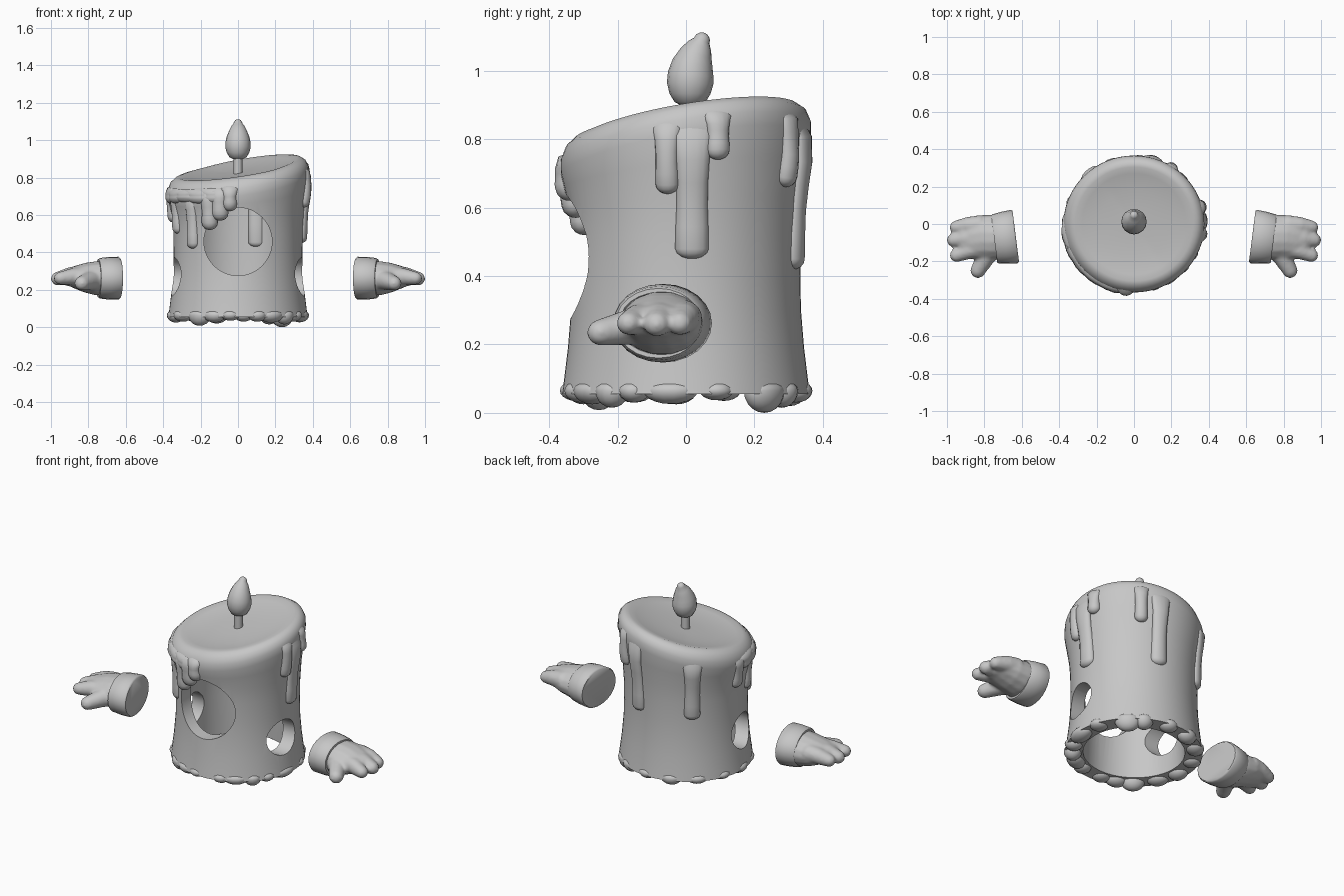
import bpy, bmesh, math
from mathutils import Vector

if "Cube" in bpy.data.objects:
    bpy.data.objects.remove(bpy.data.objects["Cube"])

grey = bpy.data.materials.new("wax_grey")
grey.diffuse_color = (0.57, 0.57, 0.57, 1)
grey.use_nodes = True
grey.node_tree.nodes["Principled BSDF"].inputs["Base Color"].default_value = grey.diffuse_color
WIDE = 1.03   # the candle is slightly wider than deep


def finish(name, bm, angle=45, wide=1):
    """Turn a bmesh into a smooth object with sharp edges kept."""
    for v in bm.verts:
        v.co.x *= wide
    bmesh.ops.recalc_face_normals(bm, faces=bm.faces)
    me = bpy.data.meshes.new(name)
    bm.to_mesh(me)
    bm.free()
    ob = bpy.data.objects.new(name, me)
    bpy.context.collection.objects.link(ob)
    me.materials.append(grey)
    smooth(me, angle)
    return ob


def smooth(me, angle):
    me.polygons.foreach_set("use_smooth", [True] * len(me.polygons))
    me.set_sharp_from_angle(angle=math.radians(angle))


def bake(ob, angle):
    """Apply the object's modifiers."""
    dg = bpy.context.evaluated_depsgraph_get()
    ob.data = bpy.data.meshes.new_from_object(ob.evaluated_get(dg))
    ob.modifiers.clear()
    smooth(ob.data, angle)


def skin(bm, rings):
    for a, b in zip(rings, rings[1:]):
        n = len(a)
        for i in range(n):
            bm.faces.new((a[i], a[(i + 1) % n], b[(i + 1) % n], b[i]))


def tube(bm, pts, radii, up=(0, 0, 1), n=14, round_end=True):
    """Oval tube through pts; radii are (sideways, along up)."""
    pts = [Vector(p) for p in pts]
    secs = []
    for i, p in enumerate(pts):
        t = (pts[min(i + 1, len(pts) - 1)] - pts[max(i - 1, 0)]).normalized()
        secs.append((p, t, *radii[i]))
    if round_end:
        p, t, a, b = secs[-1]
        for k in (25, 50, 70, 84):
            c, s = math.cos(math.radians(k)), math.sin(math.radians(k))
            secs.append((p + t * s * min(a, b), t, a * c, b * c))
    rings = []
    for p, t, a, b in secs:
        side = t.cross(Vector(up)).normalized()
        u = side.cross(t)
        rings.append([bm.verts.new(p + side * a * math.cos(w) + u * b * math.sin(w))
                      for w in (2 * math.pi * i / n for i in range(n))])
    skin(bm, rings)
    bm.faces.new(rings[0])
    bm.faces.new(rings[-1])


def tilt(x, y):
    """Slant of the top, with an extra rise at the back right."""
    return 0.15 * x + 0.135 * y + 0.05 * max(0, .82 * x + .57 * y)


# ---- candle body: hollow lathe with slanted dished top (radius, height, slant)
outer = [(.362, .055, 0), (.356, .10, 0), (.345, .19, 0), (.336, .30, 0), (.334, .40, 0),
         (.336, .52, 0), (.343, .61, .25), (.356, .69, .65), (.366, .75, 1), (.365, .79, 1),
         (.352, .822, 1), (.328, .842, 1), (.305, .846, 1), (.27, .838, 1), (.18, .826, 1), (.08, .823, 1)]
inner = [(.10, .74, .6), (.20, .735, .6), (.25, .69, .5), (.262, .60, 0), (.262, .30, 0), (.268, .055, 0)]
SEG = 64
bm = bmesh.new()
rings = []
for r, z, w in outer + inner:
    ring = []
    for i in range(SEG):
        a = 2 * math.pi * i / SEG
        x, y = r * math.cos(a), r * math.sin(a)
        ring.append(bm.verts.new((x, y, z + w * tilt(x, y))))
    rings.append(ring)
skin(bm, rings[:len(outer)])
skin(bm, rings[len(outer):])
skin(bm, [rings[-1], rings[0]])
bm.faces.new(rings[len(outer) - 1])
bm.faces.new(rings[len(outer)])
body = finish("candle_body", bm, wide=WIDE)


# ---- round window in front, oval arm holes through both sides
def cutter(name, pts, rad):
    b = bmesh.new()
    tube(b, pts, [rad, rad], n=48, round_end=False)
    ob = finish(name, b)
    ob.hide_render = True
    m = body.modifiers.new(name, 'BOOLEAN')
    m.operation, m.solver, m.object = 'DIFFERENCE', 'EXACT', ob
    return ob


cutters = [cutter("window_cutter", [(0, -.6, .458), (0, -.1, .458)], (.182, .182)),
           cutter("arm_hole_right_cutter", [(.15, -.055, .27), (.6, -.055, .27)], (.108, .103)),
           cutter("arm_hole_left_cutter", [(-.15, -.055, .27), (-.6, -.055, .27)], (.108, .103))]
bake(body, 40)
for c in cutters:
    bpy.data.objects.remove(c)


# ---- wax drips running down from the rim (angle, lowest z, half width)
def wall(z):
    for (r0, z0, _), (r1, z1, _) in zip(outer[:9], outer[1:10]):
        if z <= z1:
            return r0 + (r1 - r0) * max(0, (z - z0) / (z1 - z0))
    return .365


def drip(bm, deg, low, half, depth=.03):
    a = math.radians(deg)
    c, s = math.cos(a), math.sin(a)
    top = .80 + tilt(.36 * c, .36 * s)
    depth = min(depth, half)
    end = low + depth
    zs = [top + (end - top) * k / 6 for k in range(7)]
    pts = [(c * (wall(z) - .006), s * (wall(z) - .006), z) for z in zs]
    pts[0] = (c * .325, s * .325, top)
    rad = [(half * f, depth * g) for f, g in
           zip((1.4, 1.15, 1, .93, .92, .97, 1), (.5, .65, .8, .85, .9, 1, 1))]
    tube(bm, pts, rad, up=(c, s, 0))


bm = bmesh.new()
for d in [(3, .45, .05), (-9, .64, .036), (15, .74, .036), (57, .66, .035), (74, .42, .045),
          (130, .42, .045), (178, .56, .042), (200, .50, .036), (225, .42, .037)]:
    drip(bm, *d)
# thick lip of wax at the front left
for deg, low, half in [(190, .66, .07), (205, .66, .08), (220, .665, .08), (235, .66, .08), (249, .66, .07)]:
    drip(bm, deg, low, half, .03)
# soft lumps spilling over the window
for deg, low, half in [(244, .52, .043), (254, .57, .045), (263, .62, .04)]:
    drip(bm, deg, low, half, .04)
finish("wax_drips", bm, 60, WIDE)

# drip on the inside of the back wall
bm = bmesh.new()
tube(bm, [(.1, .25, .70), (.1, .25, .55), (.1, .25, .455)], [(.045, .025)] * 3, up=(0, 1, 0))
finish("inner_drip", bm, 60)

# ---- melted lumps around the foot (angle, half width, lowest z)
bm = bmesh.new()
for deg, half, low in [(-97, .05, .035), (-112, .06, .025), (-128, .065, .008), (-152, .06, .03), (-72, .05, .03),
                       (-58, .07, .025), (-42, .05, .015), (-28, .045, .03), (-8, .08, .026),
                       (16, .05, .037), (45, .07, .0), (60, .05, .015), (85, .05, .03),
                       (110, .06, .02), (135, .06, .03), (160, .05, .035), (185, .06, .025)]:
    a = math.radians(deg)
    new = bmesh.ops.create_uvsphere(bm, u_segments=14, v_segments=10, radius=1)["verts"]
    for v in new:
        x, y, z = v.co.x * .048, v.co.y * half, v.co.z * ((.065 - low) if v.co.z < 0 else .03)
        r = .323 + x
        v.co = (r * math.cos(a) - y * math.sin(a), r * math.sin(a) + y * math.cos(a), .065 + z)
finish("foot_lumps", bm, 60, WIDE)

# ---- wick and flame
bm = bmesh.new()
tube(bm, [(0, .005, .79), (0, .005, .93)], [(.024, .024)] * 2, up=(0, 1, 0), n=10, round_end=False)
finish("wick", bm)
bm = bmesh.new()
flame = [(.012, .897, .022), (.012, .908, .045), (.012, .933, .06), (.012, .963, .068), (.014, .99, .067),
         (.02, 1.02, .06), (.03, 1.05, .048), (.04, 1.073, .036), (.046, 1.088, .024)]
tube(bm, [(0, y, z) for y, z, r in flame], [(r, r) for y, z, r in flame], up=(0, 1, 0), n=16)
finish("flame", bm, 70)

# ---- floating hands with cuffs, mirrored left and right
for s, label in ((1, "right"), (-1, "left")):
    def side(pts):
        return [(s * x, y, z) for x, y, z in pts]

    # cuff with a recessed opening where the hand comes out
    bm = bmesh.new()
    c0, ax = Vector((.632, -.066, .262)), Vector((.992, -.126, 0))
    steps = [(0, .138, .108), (.008, .144, .115), (.06, .14, .114), (.108, .133, .108),
             (.116, .127, .102), (.116, .115, .09), (.1, .11, .085)]
    rings = []
    for d, a, b in steps:
        ring = []
        for i in range(24):
            w = 2 * math.pi * i / 24
            p = c0 + ax * d + Vector((.126, .992, 0)) * a * math.cos(w) + Vector((0, 0, b * math.sin(w)))
            ring.append(bm.verts.new((s * p.x, p.y, p.z)))
        rings.append(ring)
    skin(bm, rings)
    bm.faces.new(rings[0])
    bm.faces.new(rings[-1])
    finish("cuff_" + label, bm, 50)

    # palm, three fingers and thumb fused together
    bm = bmesh.new()
    tube(bm, side([(.70, -.07, .262), (.76, -.07, .262), (.82, -.07, .266), (.87, -.078, .268), (.9, -.08, .268)]),
         [(.118, .094), (.122, .093), (.118, .08), (.112, .062), (.1, .05)])
    for path, r in [([(.82, -.01, .28), (.89, -.008, .275), (.95, -.018, .262)], .042),
                    ([(.82, -.07, .28), (.9, -.077, .273), (.963, -.086, .26)], .044),
                    ([(.82, -.12, .275), (.89, -.145, .27), (.95, -.168, .262)], .041),
                    ([(.75, -.11, .255), (.795, -.18, .248), (.835, -.25, .235)], .046)]:
        tube(bm, side(path), [(r * 1.4, r * 1.25), (r * 1.1, r * 1.1), (r * .88, r * .85)])
    hand = finish("hand_" + label, bm, 180)
    m = hand.modifiers.new("fuse", 'REMESH')
    m.mode, m.voxel_size = 'VOXEL', .009
    m = hand.modifiers.new("soften", 'SMOOTH')
    m.factor, m.iterations = .5, 5
    bake(hand, 180)
